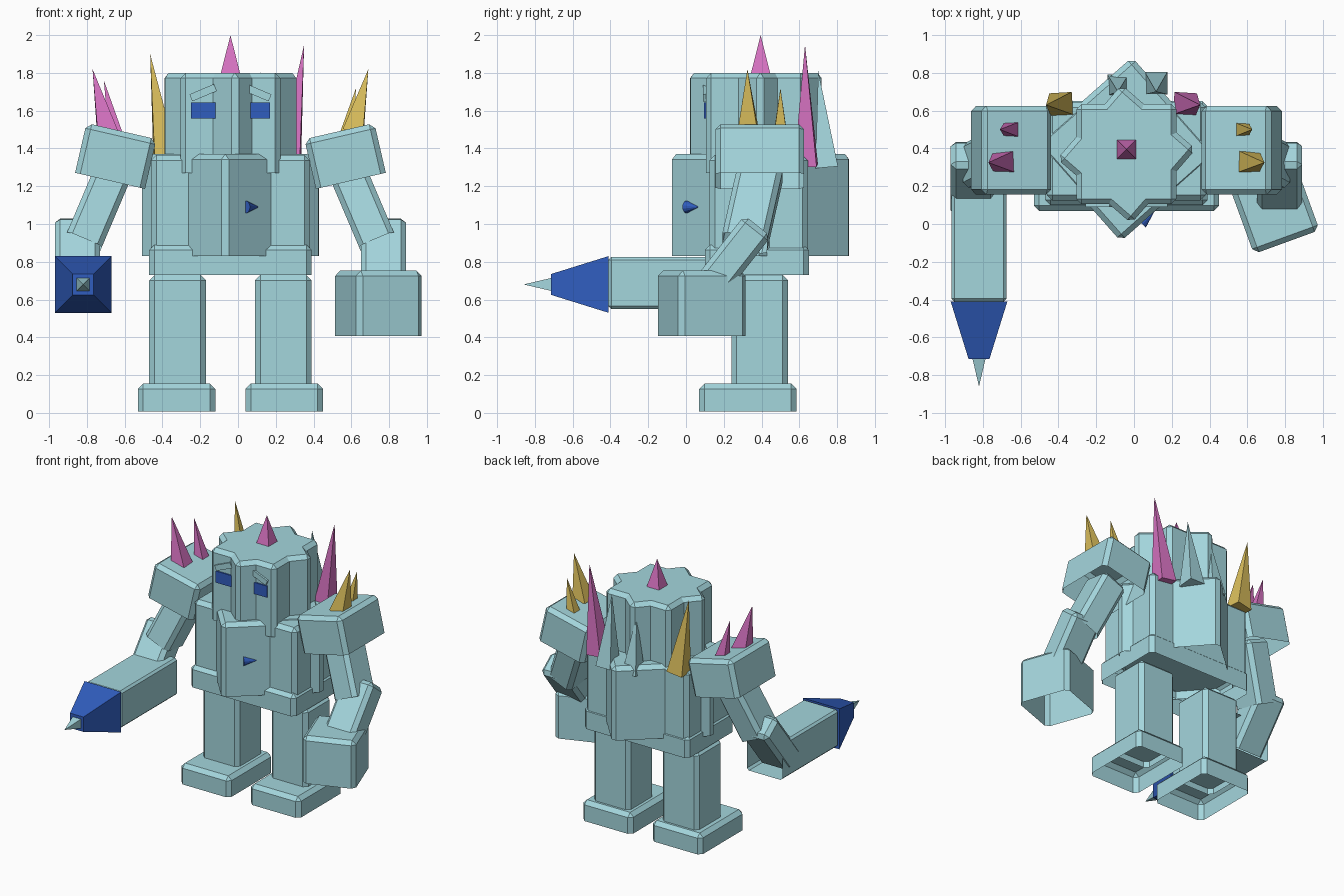
import bpy, bmesh
from math import radians
from mathutils import Vector, Matrix, Euler

old = bpy.data.objects.get("Cube")
if old:
    bpy.data.objects.remove(old)

MID = -0.04  # centre line of the body


def material(name, rgb):
    m = bpy.data.materials.new(name)
    m.use_nodes = True
    m.diffuse_color = (*rgb, 1)
    m.node_tree.nodes["Principled BSDF"].inputs["Base Color"].default_value = (*rgb, 1)
    return m


ICE = material("pale ice blue", (0.37, 0.67, 0.72))
BLUE = material("deep blue", (0.03, 0.11, 0.52))
PINK = material("orchid pink", (0.68, 0.17, 0.54))
GOLD = material("gold", (0.72, 0.53, 0.11))


def finish(name, bm, matrix, mat):
    mesh = bpy.data.meshes.new(name)
    bmesh.ops.transform(bm, matrix=matrix, verts=bm.verts)
    bm.to_mesh(mesh)
    bm.free()
    mesh.materials.append(mat)
    ob = bpy.data.objects.new(name, mesh)
    bpy.context.collection.objects.link(ob)
    return ob


def block(name, centre, size, rot=None, bevel=0.028, mat=ICE, hollow=True):
    """Chamfered box with an open underside."""
    bm = bmesh.new()
    bmesh.ops.create_cube(bm, size=1, matrix=Matrix.Diagonal((*size, 1)))
    if hollow:
        low = min(bm.faces, key=lambda f: f.calc_center_median().z)
        bmesh.ops.delete(bm, geom=[low], context="FACES_ONLY")
    if bevel:
        edges = [e for e in bm.edges if not e.is_boundary]
        bmesh.ops.bevel(bm, geom=edges, offset=bevel, segments=1, affect="EDGES")
    turn = rot.to_matrix().to_4x4() if rot else Matrix()
    return finish(name, bm, Matrix.Translation(centre) @ turn, mat)


def spin(x=0, y=0, z=0):
    return Euler((radians(x), radians(y), radians(z)))


def limb(name, start, end, width, depth):
    """Block running from start down to end."""
    a, b = Vector(start), Vector(end)
    axis = (a - b).normalized()
    side = Vector((0, 1, 0)).cross(axis).normalized()
    frame = Matrix((side, axis.cross(side), axis)).transposed()
    return block(name, (a + b) / 2, (width, depth, (a - b).length), frame.to_euler())


def spike(name, base, tip, r1, mat, r2=0.0, sides=4):
    """Pyramid or cone with half-width r1 at the base and r2 at the tip."""
    a, b = Vector(base), Vector(tip)
    k = 2 ** 0.5 if sides == 4 else 1
    bm = bmesh.new()
    bmesh.ops.create_cone(bm, cap_ends=True, segments=sides, radius1=r1 * k,
                          radius2=r2 * k, depth=(b - a).length,
                          matrix=Matrix.Rotation(radians(45), 4, "Z"))
    turn = (b - a).to_track_quat("Z", "Y").to_matrix().to_4x4()
    return finish(name, bm, Matrix.Translation((a + b) / 2) @ turn, mat)


# Head and torso: a straight and a turned block each, giving a star section
block("head_straight", (MID, 0.37, 1.535), (0.53, 0.53, 0.53))
block("head_turned", (MID, 0.37, 1.535), (0.52, 0.52, 0.53), spin(z=49))
block("torso_straight", (MID, 0.385, 1.10), (0.84, 0.52, 0.53))
block("torso_turned", (MID, 0.395, 1.10), (0.69, 0.69, 0.54), spin(z=41.5))
block("pelvis", (MID, 0.375, 0.81), (0.86, 0.55, 0.16))

for s, side in ((1, "left"), (-1, "right")):
    def at(x, y, z):
        return (MID + s * x, y, z)

    # Legs and feet
    block(side + "_leg", at(0.28, 0.39, 0.42), (0.30, 0.30, 0.62))
    block(side + "_foot", at(0.285, 0.327, 0.081), (0.41, 0.515, 0.148))
    # Shoulders and arms
    block(side + "_shoulder", at(0.607, 0.39, 1.36), (0.38, 0.47, 0.27), spin(y=-13 * s))
    limb(side + "_upper_arm", at(0.61, 0.40, 1.30), at(0.78, 0.31, 0.90), 0.20, 0.24)
    limb(side + "_forearm", at(0.81, 0.38, 0.99), at(0.81, 0.12, 0.66), 0.24, 0.18)
    # Eyes and slanted brows
    block(side + "_eye", at(0.145, 0.105, 1.602), (0.13, 0.02, 0.085),
          bevel=0, mat=BLUE, hollow=False)
    block(side + "_brow", at(0.145, 0.105, 1.695), (0.14, 0.03, 0.04),
          spin(y=23 * s), bevel=0, hollow=False)

# Left fist
block("left_fist", (0.743, 0.083, 0.58), (0.37, 0.38, 0.345), spin(z=20))

# Right lance: box arm, tapered collar and point
block("lance_arm", (-0.82, -0.08, 0.688), (0.29, 0.275, 0.66), spin(x=90), bevel=0.015)
spike("lance_collar", (-0.82, -0.41, 0.68), (-0.82, -0.715, 0.68), 0.15, BLUE, r2=0.055)
spike("lance_point", (-0.82, -0.71, 0.68), (-0.82, -0.86, 0.68), 0.035, ICE)

# Small cone lying on the chest
spike("chest_cone", (0.04, 0.005, 1.09), (0.11, 0.07, 1.09), 0.034, BLUE, sides=12)

# Spikes on head, back and shoulders
spike("crown_spike", (MID, 0.395, 1.79), (MID, 0.395, 2.0), 0.053, PINK)
spike("left_back_spike", (0.27, 0.635, 1.31), (0.35, 0.63, 1.95), 0.06, PINK)
spike("right_back_spike", (-0.385, 0.635, 1.35), (-0.465, 0.63, 1.90), 0.06, GOLD)
spike("back_spike_tall", (0.117, 0.745, 1.30), (0.117, 0.70, 1.81), 0.06, ICE)
spike("back_spike_short", (-0.085, 0.735, 1.30), (-0.085, 0.70, 1.71), 0.055, ICE)
spike("left_shoulder_spike_large", (0.61, 0.328, 1.49), (0.69, 0.325, 1.82), 0.055, GOLD)
spike("left_shoulder_spike_small", (0.57, 0.50, 1.46), (0.625, 0.50, 1.72), 0.037, GOLD)
spike("right_shoulder_spike_large", (-0.69, 0.328, 1.48), (-0.77, 0.325, 1.82), 0.055, PINK)
spike("right_shoulder_spike_small", (-0.645, 0.50, 1.46), (-0.71, 0.50, 1.76), 0.04, PINK)
